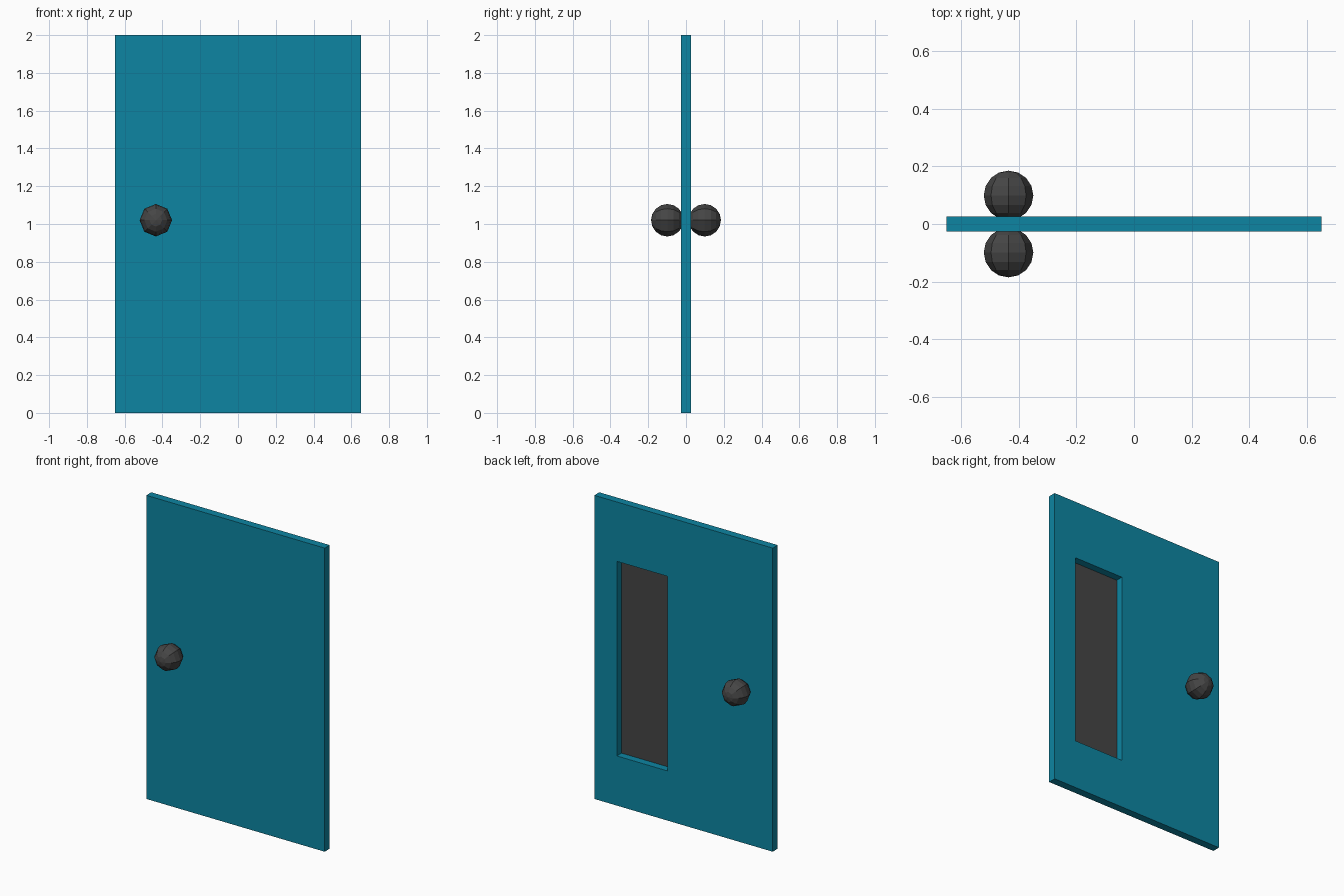
import bpy
import bmesh
from math import pi

cube = bpy.data.objects.get("Cube")
if cube:
    bpy.data.objects.remove(cube, do_unlink=True)


def make_material(name, color):
    mat = bpy.data.materials.new(name)
    mat.use_nodes = True
    mat.diffuse_color = color
    mat.node_tree.nodes["Principled BSDF"].inputs["Base Color"].default_value = color
    return mat


teal = make_material("teal_paint", (0.004, 0.235, 0.36, 1))
grey = make_material("dark_grey", (0.06, 0.06, 0.06, 1))

HALF_W, HEIGHT, HALF_T = 0.65, 2.0, 0.026
PANE_Y = -0.023

bm = bmesh.new()


def bridge(loop_a, loop_b):
    """Join two matching closed loops of vertices with quads."""
    for k in range(len(loop_a)):
        n = (k + 1) % len(loop_a)
        bm.faces.new((loop_a[k], loop_a[n], loop_b[n], loop_b[k]))


def copy_loop(loop, y):
    return [bm.verts.new((v.co.x, y, v.co.z)) for v in loop]


# Back of the door: a grid of faces with the window cell left open
xs = (-HALF_W, 0.117, 0.486, HALF_W)
zs = (0, 0.327, 1.609, HEIGHT)
grid = [[bm.verts.new((x, HALF_T, z)) for x in xs] for z in zs]
for j in range(3):
    for i in range(3):
        if (i, j) != (1, 1):
            bm.faces.new((grid[j][i], grid[j + 1][i],
                          grid[j + 1][i + 1], grid[j][i + 1]))

# Window recess with its grey pane at the bottom
opening = [grid[1][1], grid[2][1], grid[2][2], grid[1][2]]
pane_loop = copy_loop(opening, PANE_Y)
bridge(opening, pane_loop)
pane = bm.faces.new(pane_loop)
pane.material_index = 1

# Closed front and edges of the door
border = (grid[0] + [grid[1][3], grid[2][3]] + grid[3][::-1]
          + [grid[2][0], grid[1][0]])
front_loop = copy_loop(border, -HALF_T)
bridge(border, front_loop)
bm.faces.new(front_loop)

bmesh.ops.recalc_face_normals(bm, faces=bm.faces)
mesh = bpy.data.meshes.new("door")
bm.to_mesh(mesh)
bm.free()
mesh.materials.append(teal)
mesh.materials.append(grey)
door = bpy.data.objects.new("door", mesh)
bpy.context.collection.objects.link(door)

# Faceted knobs on both sides, poles pointing away from the door
for name, side in (("front_knob", -1), ("back_knob", 1)):
    bpy.ops.mesh.primitive_uv_sphere_add(
        segments=8, ring_count=8, radius=0.086,
        location=(-0.435, side * 0.099, 1.02), rotation=(pi / 2, 0, 0))
    knob = bpy.context.object
    knob.name = name
    knob.data.materials.append(grey)
